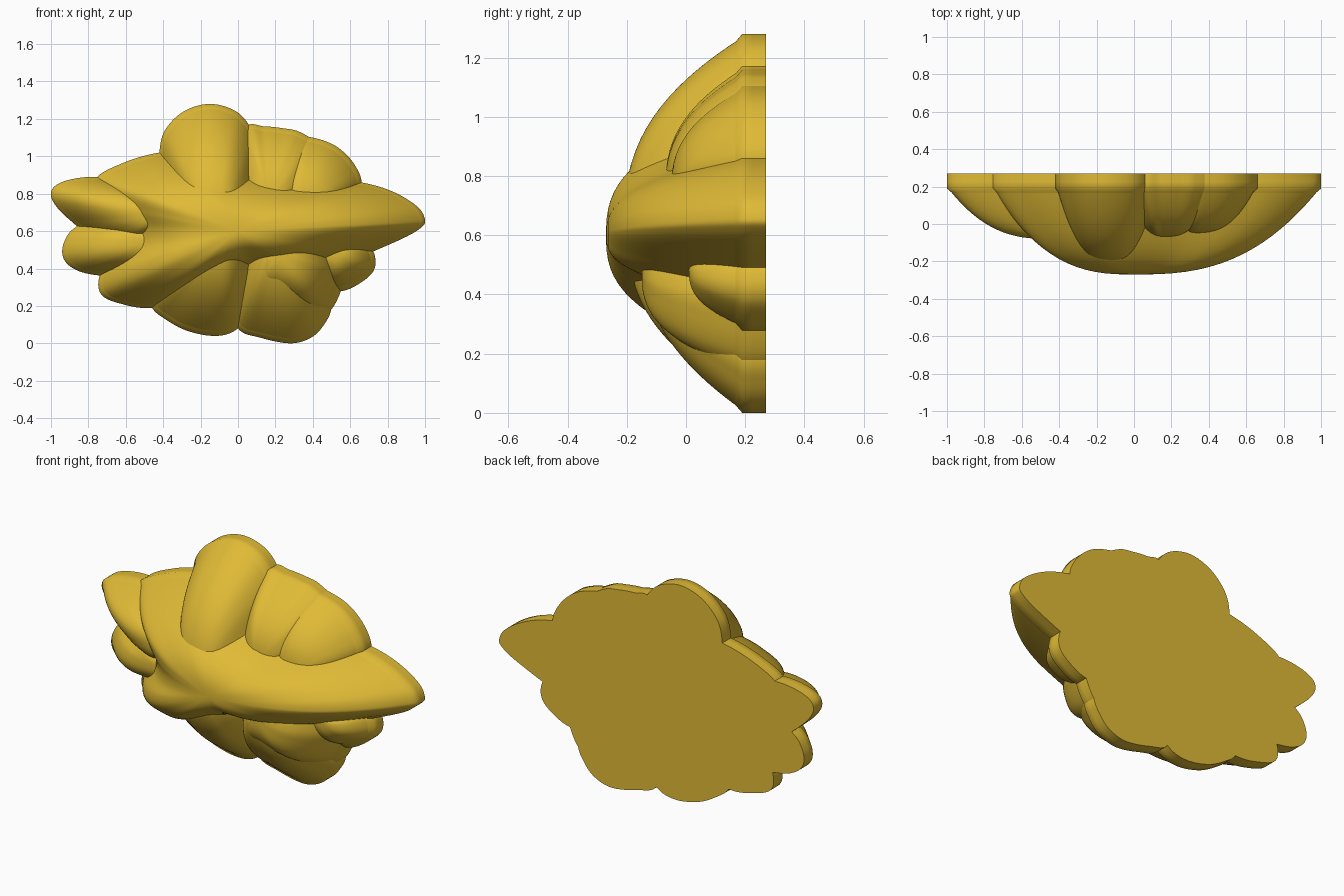
import bpy, bmesh, math
from mathutils import Vector

gold = bpy.data.materials.new("gold")
gold.diffuse_color = (0.74, 0.49, 0.036, 1)

BACK, RIM, STEP, INSET = 0.27, 0.19, 0.168, 0.026


def closed_spline(pts, n=10):
    """Smooth closed outline through the given (x, z) points."""
    p = [Vector(q) for q in pts]
    out = []
    for i in range(len(p)):
        a, b, c, d = (p[(i + k) % len(p)] for k in (-1, 0, 1, 2))
        for j in range(n):
            t = j / n
            out.append(0.5 * (2 * b + (c - a) * t + (2 * a - 5 * b + 4 * c - d) * t * t
                              + (3 * b - a - 3 * c + d) * t ** 3))
    return out


def lobe(name, pts, centre, height, power, rings=22):
    """Flat-backed dome: straight rim, narrow step, then a swelling front."""
    outline, c = closed_spline(pts), Vector(centre)
    bm = bmesh.new()

    def ring(y, u, inset):
        r = []
        for q in outline:
            v = q - c
            w = c + v * (u * max(0.5, 1 - inset / v.length))
            r.append(bm.verts.new((w.x, y, w.y)))
        return r

    loops = [ring(BACK, 1, 0), ring(0.225, 1, 0), ring(RIM, 1, 0), ring(STEP, 1, INSET)]
    for i in range(1, rings):
        u = math.cos(0.5 * math.pi * i / rings)
        loops.append(ring(STEP - (height - RIM + STEP) * (1 - u ** power), u, INSET))
    n = len(outline)
    for a, b in zip(loops, loops[1:]):
        for i in range(n):
            bm.faces.new((a[i], a[(i + 1) % n], b[(i + 1) % n], b[i]))
    tip = bm.verts.new((c.x, RIM - height, c.y))
    for i in range(n):
        bm.faces.new((loops[-1][i], loops[-1][(i + 1) % n], tip))
    bm.faces.new(loops[0])
    bmesh.ops.recalc_face_normals(bm, faces=bm.faces)
    me = bpy.data.meshes.new(name)
    bm.to_mesh(me)
    bm.free()
    me.materials.append(gold)
    ob = bpy.data.objects.new(name, me)
    bpy.context.collection.objects.link(ob)
    bpy.ops.object.select_all(action='DESELECT')
    ob.select_set(True)
    bpy.context.view_layer.objects.active = ob
    bpy.ops.object.shade_smooth_by_angle(angle=math.radians(75))


# Broad leaf-shaped body with a pointed right end and a lower left arm
lobe("main_body", [
    (1.0, 0.66), (0.96, 0.73), (0.83, 0.81), (0.66, 0.86), (0.35, 0.90), (0.0, 0.98),
    (-0.25, 1.03), (-0.42, 1.02), (-0.6, 0.97), (-0.76, 0.88), (-0.73, 0.75),
    (-0.66, 0.62), (-0.66, 0.5), (-0.74, 0.36), (-0.73, 0.26), (-0.62, 0.21),
    (-0.46, 0.19), (-0.25, 0.25), (-0.08, 0.31), (0.1, 0.36), (0.35, 0.375), (0.55, 0.42),
    (0.72, 0.49), (0.9, 0.57), (0.98, 0.62)], (0, 0.6), 0.46, 2.7)

# Rounded top lobe
lobe("top_lobe", [
    (-0.42, 1.02), (-0.39, 1.14), (-0.29, 1.24), (-0.15, 1.28), (-0.01, 1.24),
    (0.075, 1.14), (0.12, 1.0), (0.15, 0.8), (0.1, 0.55), (-0.1, 0.42),
    (-0.27, 0.5), (-0.37, 0.7), (-0.41, 0.88)], (-0.12, 0.62), 0.40, 2.6)

# Two lobes on the upper right
lobe("upper_right_inner_lobe", [
    (0.04, 1.155), (0.14, 1.16), (0.24, 1.15), (0.33, 1.13), (0.42, 1.06), (0.45, 0.9),
    (0.35, 0.72), (0.1, 0.6), (-0.05, 0.7), (-0.05, 0.95)], (0.16, 0.75), 0.26, 2.6)
lobe("upper_right_outer_lobe", [
    (0.32, 1.1), (0.42, 1.095), (0.53, 1.05), (0.62, 0.96), (0.66, 0.85), (0.6, 0.72),
    (0.4, 0.6), (0.2, 0.6), (0.17, 0.8), (0.22, 1.02)], (0.33, 0.75), 0.24, 2.6)

# Pointed lobe and small rounded lobe on the left
lobe("left_lobe", [
    (-1.0, 0.79), (-0.98, 0.84), (-0.9, 0.875), (-0.77, 0.89), (-0.6, 0.87), (-0.4, 0.8),
    (-0.28, 0.67), (-0.38, 0.54), (-0.6, 0.5), (-0.78, 0.57), (-0.9, 0.66),
    (-0.97, 0.73)], (-0.45, 0.68), 0.27, 2.6)
lobe("lower_left_lobe", [
    (-0.87, 0.62), (-0.93, 0.54), (-0.935, 0.46), (-0.88, 0.4), (-0.76, 0.365),
    (-0.5, 0.35), (-0.3, 0.42), (-0.25, 0.58), (-0.4, 0.68), (-0.7, 0.7)],
    (-0.5, 0.54), 0.22, 2.6)

# Lobes along the bottom
lobe("bottom_left_lobe", [
    (-0.46, 0.19), (-0.39, 0.13), (-0.28, 0.07), (-0.14, 0.04), (-0.03, 0.06), (0.05, 0.14),
    (0.12, 0.3), (0.12, 0.5), (0.0, 0.7), (-0.2, 0.7), (-0.4, 0.5), (-0.5, 0.3)],
    (-0.08, 0.55), 0.38, 2.2)
lobe("bottom_right_lobe", [
    (0.0, 0.08), (0.12, 0.03), (0.28, 0.0), (0.39, 0.03), (0.46, 0.1), (0.5, 0.2),
    (0.48, 0.4), (0.35, 0.62), (0.15, 0.68), (0.0, 0.5), (-0.04, 0.25)],
    (0.18, 0.5), 0.33, 2.1)
lobe("lower_right_lobe", [
    (0.03, 0.26), (0.09, 0.19), (0.24, 0.16), (0.4, 0.13), (0.49, 0.17), (0.55, 0.28),
    (0.57, 0.4), (0.5, 0.55), (0.3, 0.65), (0.1, 0.6), (0.0, 0.4)],
    (0.22, 0.48), 0.34, 2.8)

# Small lobe below the right point
lobe("right_small_lobe", [
    (0.56, 0.28), (0.65, 0.32), (0.72, 0.38), (0.735, 0.45), (0.7, 0.52), (0.58, 0.58),
    (0.42, 0.58), (0.35, 0.5), (0.38, 0.36), (0.47, 0.29)], (0.52, 0.48), 0.18, 2.6)
